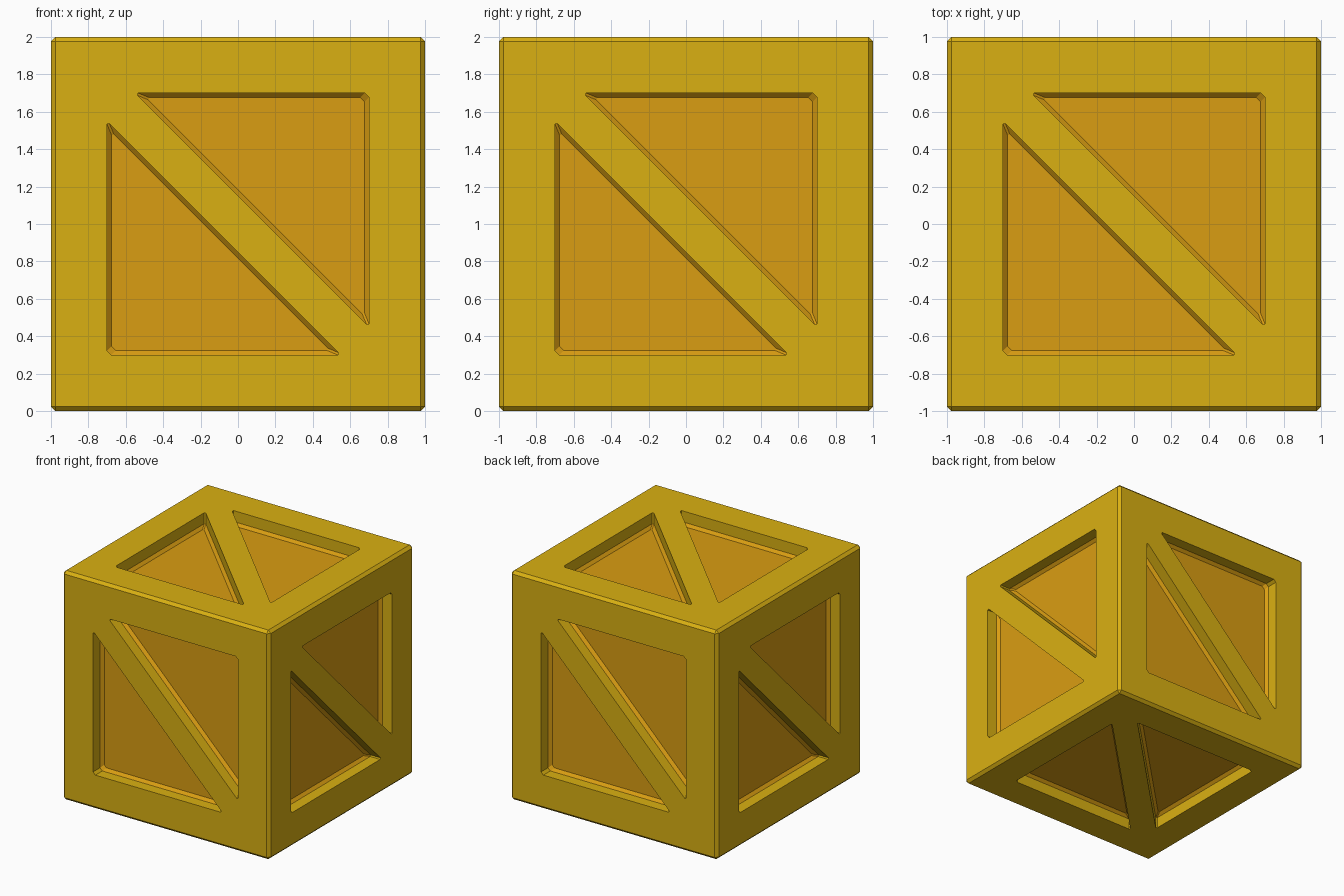
import bpy, bmesh, math
from mathutils import Matrix, Vector

if "Cube" in bpy.data.objects:
    bpy.data.objects.remove(bpy.data.objects["Cube"])

BEVEL = 0.024     # chamfer on all edges
DEPTH = 0.12      # how far the panels sit back
FACE = 1 - BEVEL


def material(name, rgb):
    m = bpy.data.materials.new(name)
    m.diffuse_color = (*rgb, 1)
    m.use_nodes = True
    m.node_tree.nodes["Principled BSDF"].inputs["Base Color"].default_value = m.diffuse_color
    return m


def pocket(inset, sign):
    """Triangle with trimmed corners; sign -1 gives the opposite triangle."""
    low = -0.7 + inset
    tip = -0.15 - inset * math.sqrt(2) - low
    c, k = 0.022, 0.012
    pts = [(low, low + c), (low + c, low), (tip - 1.4 * k, low),
           (tip - k, low + k), (low + k, tip - k), (low, tip - 1.4 * k)]
    return [(x * sign, z * sign) for x, z in pts]


bm = bmesh.new()

# chamfered outer edges: bevelled cube without its six big faces
bmesh.ops.create_cube(bm, size=2)
bmesh.ops.bevel(bm, geom=bm.edges[:], offset=BEVEL, segments=1, affect='EDGES')
bm.normal_update()
big = [f for f in bm.faces if max(abs(n) for n in f.normal) > 0.99]
bmesh.ops.delete(bm, geom=big, context='FACES_ONLY')


def add_side(rot):
    def ring(points, depth):
        return [bm.verts.new(rot @ Vector((x, -1 + depth, z))) for x, z in points]

    def loop_edges(vs):
        return [bm.edges.new((vs[i], vs[(i + 1) % len(vs)])) for i in range(len(vs))]

    def bridge(a, b, mat):
        n = len(a)
        for i in range(n):
            j = (i + 1) % n
            bm.faces.new((a[i], a[j], b[j], b[i])).material_index = mat

    outer = ring([(-FACE, -FACE), (FACE, -FACE), (FACE, FACE), (-FACE, FACE)], 0)
    edges = loop_edges(outer)
    pockets = []
    for sign in (1, -1):
        rim = ring(pocket(0, sign), 0)
        edges += loop_edges(rim)
        pockets.append((sign, rim))
    # frame face with its diagonal brace
    bmesh.ops.triangle_fill(bm, edges=edges, use_beauty=True,
                            normal=rot @ Vector((0, -1, 0)))
    # pocket walls, panel chamfer and panel
    for sign, rim in pockets:
        wall = ring(pocket(0, sign), DEPTH - BEVEL)
        floor = ring(pocket(BEVEL, sign), DEPTH)
        bridge(rim, wall, 0)
        bridge(wall, floor, 1)
        bm.faces.new(floor).material_index = 1


# four sides, then top and bottom
for i in range(4):
    add_side(Matrix.Rotation(i * math.pi / 2, 3, 'Z'))
for s in (-1, 1):
    add_side(Matrix.Rotation(s * math.pi / 2, 3, 'X'))

bmesh.ops.remove_doubles(bm, verts=bm.verts[:], dist=0.0005)
bmesh.ops.recalc_face_normals(bm, faces=bm.faces[:])
bmesh.ops.translate(bm, verts=bm.verts[:], vec=(0, 0, 1))

mesh = bpy.data.meshes.new("crate")
bm.to_mesh(mesh)
bm.free()
mesh.materials.append(material("golden_frame", (0.70, 0.434, 0.006)))
mesh.materials.append(material("orange_panel", (0.70, 0.34, 0.006)))
crate = bpy.data.objects.new("crate", mesh)
bpy.context.collection.objects.link(crate)
